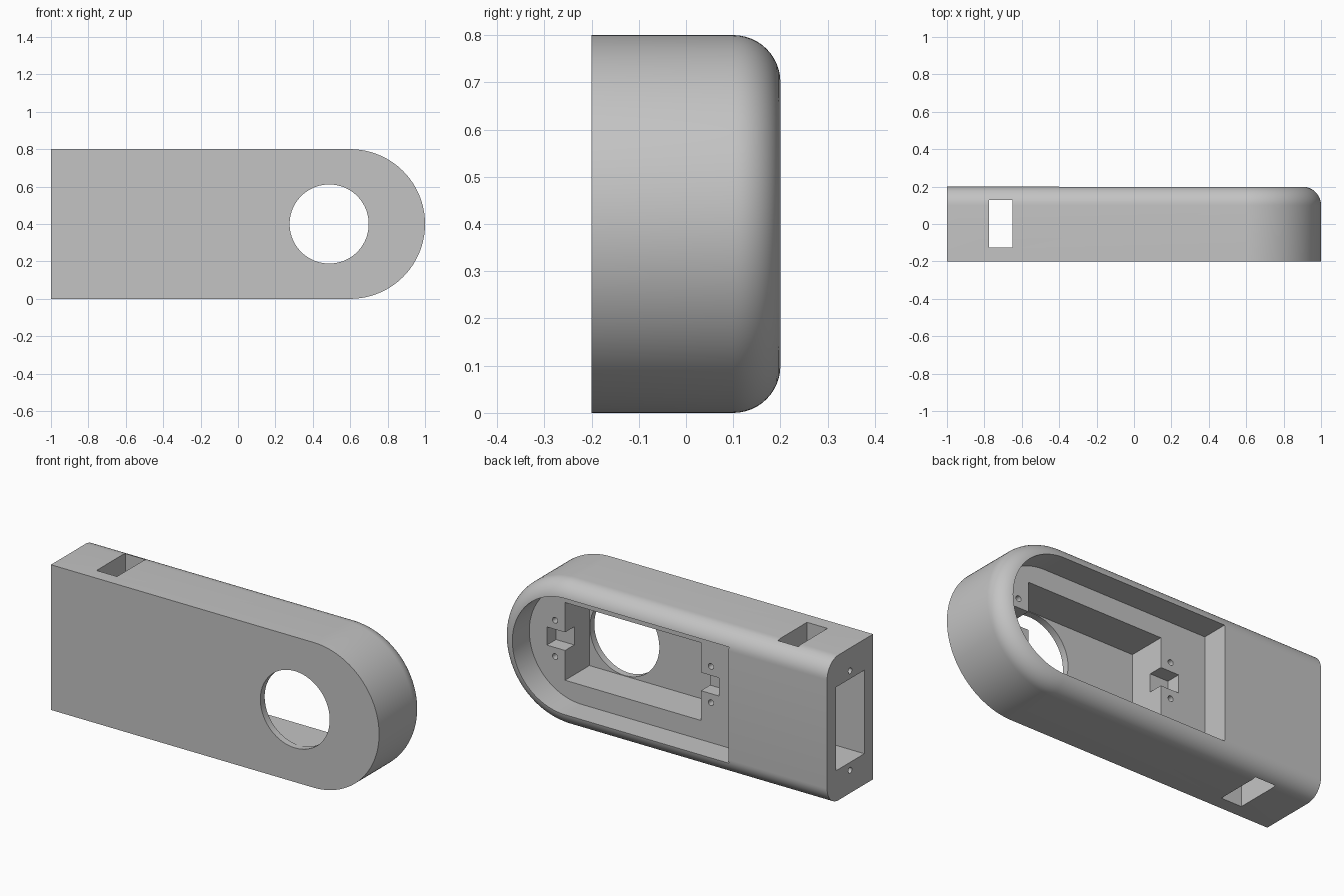
import bpy, bmesh, math
from mathutils import Matrix

cube = bpy.data.objects.get("Cube")
if cube:
    bpy.data.objects.remove(cube, do_unlink=True)

MID = 0.4          # height of the long axis
NOSE = 0.6         # x of the rounded end's centre

grey = bpy.data.materials.new("light_grey")
grey.use_nodes = True
COLOUR = (0.55, 0.55, 0.55, 1)
grey.diffuse_color = COLOUR
grey.node_tree.nodes["Principled BSDF"].inputs["Base Color"].default_value = COLOUR


def finish(name, bm):
    bmesh.ops.recalc_face_normals(bm, faces=bm.faces)
    mesh = bpy.data.meshes.new(name)
    bm.to_mesh(mesh)
    bm.free()
    obj = bpy.data.objects.new(name, mesh)
    bpy.context.collection.objects.link(obj)
    mesh.materials.append(grey)
    return obj


def stadium(name, x_flat, layers, segments=64):
    """Loft of flat-ended, round-nosed outlines given as (y, radius)."""
    bm = bmesh.new()
    rings = []
    for y, r in layers:
        arc = [-math.pi / 2 + math.pi * i / segments for i in range(segments + 1)]
        outline = [(x_flat, MID - r)]
        outline += [(NOSE + r * math.cos(a), MID + r * math.sin(a)) for a in arc]
        outline += [(x_flat, MID + r)]
        rings.append([bm.verts.new((x, y, z)) for x, z in outline])
    n = len(rings[0])
    for low, high in zip(rings, rings[1:]):
        for i in range(n - 1):
            bm.faces.new((low[i], low[i + 1], high[i + 1], high[i]))
    # one flat face for the square end
    bm.faces.new([ring[0] for ring in rings] + [ring[-1] for ring in reversed(rings)])
    bm.faces.new(rings[0])
    bm.faces.new(rings[-1])
    return finish(name, bm)


def box(name, x, y, z):
    bm = bmesh.new()
    bmesh.ops.create_cube(bm, size=1)
    for v in bm.verts:
        v.co = [lo + (c + 0.5) * (hi - lo) for c, (lo, hi) in zip(v.co, (x, y, z))]
    return finish(name, bm)


def drill(name, centre, radius, depth, axis, segments=24):
    bm = bmesh.new()
    bmesh.ops.create_cone(bm, cap_ends=True, segments=segments,
                          radius1=radius, radius2=radius, depth=depth)
    turn = Matrix.Rotation(math.pi / 2, 4, axis)
    bmesh.ops.transform(bm, matrix=Matrix.Translation(centre) @ turn, verts=bm.verts)
    return finish(name, bm)


# Housing with a rounded back edge
fillet = [math.pi / 2 * i / 12 for i in range(13)]
layers = [(-0.2, 0.4)] + [(0.1 + 0.1 * math.sin(a), 0.3 + 0.1 * math.cos(a)) for a in fillet]
housing = stadium("housing", -1, layers)

# Back recess, motor pocket and front shaft opening
cutters = [
    stadium("recess_cutter", -0.4, [(0.05, 0.32), (0.3, 0.32)]),
    box("pocket_cutter", (-0.126, 0.702), (-0.162, 0.1), (0.186, 0.614)),
    drill("shaft_cutter", (0.4875, -0.2, MID), 0.2115, 0.2, 'X', 96),
    # Square end pocket and the slot through top and bottom
    box("end_pocket_cutter", (-1.1, -0.66), (-0.124, 0.124), (0.17, 0.63)),
    box("slot_cutter", (-0.775, -0.65), (-0.125, 0.128), (-0.1, 0.9)),
]

# Notches and screw holes at both ends of the motor pocket
for side in (-1, 1):
    inner, outer = sorted((0.288 + side * 0.35, 0.288 + side * 0.525))
    cutters.append(box("notch_cutter", (inner, outer), (-0.03, 0.1), (0.35, 0.45)))
    for up in (-1, 1):
        spot = (0.288 + side * 0.475, 0, MID + up * 0.1)
        cutters.append(drill("screw_cutter", spot, 0.016, 0.2, 'X'))

# Screw holes in the square end
for up in (-1, 1):
    cutters.append(drill("end_screw_cutter", (-1, 0, MID + up * 0.274), 0.016, 0.4, 'Y'))

for cutter in cutters:
    mod = housing.modifiers.new(cutter.name, 'BOOLEAN')
    mod.operation = 'DIFFERENCE'
    mod.solver = 'EXACT'
    mod.object = cutter

# Bake the cuts and remove the cutters
bpy.context.view_layer.update()
evaluated = housing.evaluated_get(bpy.context.evaluated_depsgraph_get())
cut_mesh = bpy.data.meshes.new_from_object(evaluated)
housing.modifiers.clear()
housing.data = cut_mesh
for cutter in cutters:
    bpy.data.objects.remove(cutter, do_unlink=True)

bpy.ops.object.select_all(action='DESELECT')
housing.select_set(True)
bpy.context.view_layer.objects.active = housing
bpy.ops.object.shade_smooth_by_angle(angle=math.radians(30))
